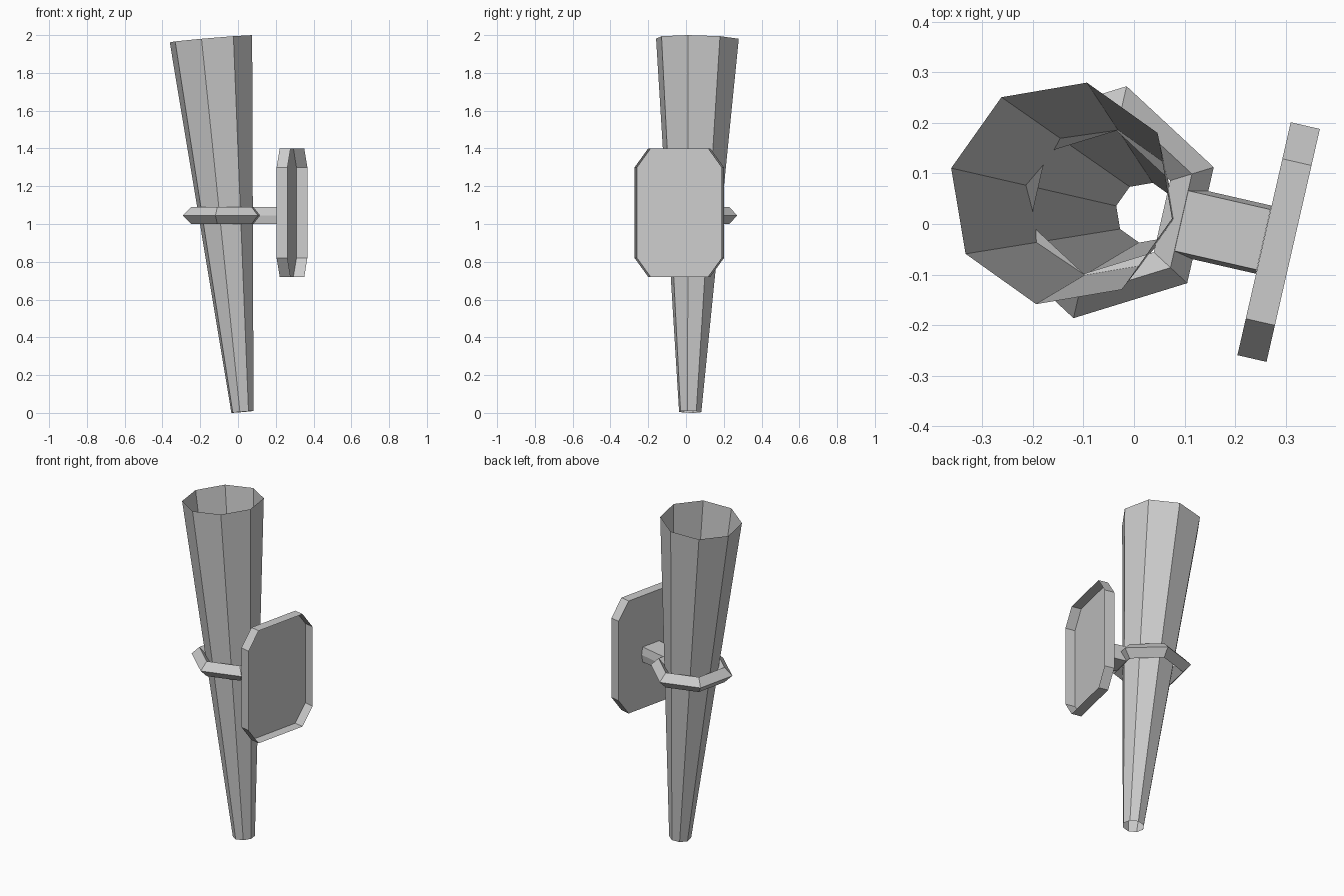
import bpy, bmesh
from math import sin, cos, radians, pi

if "Cube" in bpy.data.objects:
    bpy.data.objects.remove(bpy.data.objects["Cube"])

YAW = radians(-12.9)   # whole model is turned about z
YC = 0.027             # local centre line
TILT = radians(4.95)   # lean of the torch


def loft(name, loops, cap_start=False, cap_end=False, closed=False):
    """Skin a series of equal-length vertex loops with flat quads."""
    bm = bmesh.new()
    rows = [[bm.verts.new(p) for p in loop] for loop in loops]
    pairs = list(zip(rows, rows[1:]))
    if closed:
        pairs.append((rows[-1], rows[0]))
    n = len(rows[0])
    for a, b in pairs:
        for i in range(n):
            j = (i + 1) % n
            bm.faces.new((a[i], a[j], b[j], b[i]))
    if cap_start:
        bm.faces.new(rows[0][::-1])
    if cap_end:
        bm.faces.new(rows[-1])
    mesh = bpy.data.meshes.new(name)
    bm.to_mesh(mesh)
    bm.free()
    obj = bpy.data.objects.new(name, mesh)
    obj.rotation_euler.z = YAW
    bpy.context.collection.objects.link(obj)
    return obj


def polygon(sides, r, x, z, tilt=0.0, start=0.0):
    """Regular polygon around the centre line, optionally leaning to -x."""
    loop = []
    for i in range(sides):
        a = start + 2 * pi * i / sides
        loop.append((x + r * cos(a) * cos(tilt), YC + r * sin(a),
                     z + r * cos(a) * sin(tilt)))
    return loop


# Torch body: open eight-sided flaring tube
loft("torch_body", [polygon(8, 0.0605, 0.018, 0.0052, TILT),
                    polygon(8, 0.2245, -0.153, 1.9806, TILT)])

# Holder ring: six-sided, diamond cross-section
RX, RZ, R, T = -0.075, 1.045, 0.19, 0.045
section = [(R + T, 0), (R, T), (R - T, 0), (R, -T)]
loft("holder_ring", [polygon(6, r, RX, RZ + z, start=pi / 6)
                     for r, z in section], closed=True)

# Arm: bar with slightly bulged sides from ring to wall plate
arm = [(0.069, 0), (0.061, T), (-0.061, T), (-0.069, 0), (-0.061, -T), (0.061, -T)]
loft("arm", [[(x, YC + y, RZ + z) for y, z in arm] for x in (0.09, 0.2565)],
     cap_start=True, cap_end=True)

# Wall plate: shallow tray with cut corners, open on the far side
W, H, CY, CZ, PZ = 0.236, 0.34, 0.074, 0.10, 1.06
plate = [(W, -H + CZ), (W, H - CZ), (W - CY, H), (CY - W, H),
         (-W, H - CZ), (-W, CZ - H), (CY - W, -H), (W - CY, -H)]
loft("wall_plate", [[(x, YC + 0.002 + y, PZ + z) for y, z in plate]
                    for x in (0.257, 0.316)], cap_start=True)
